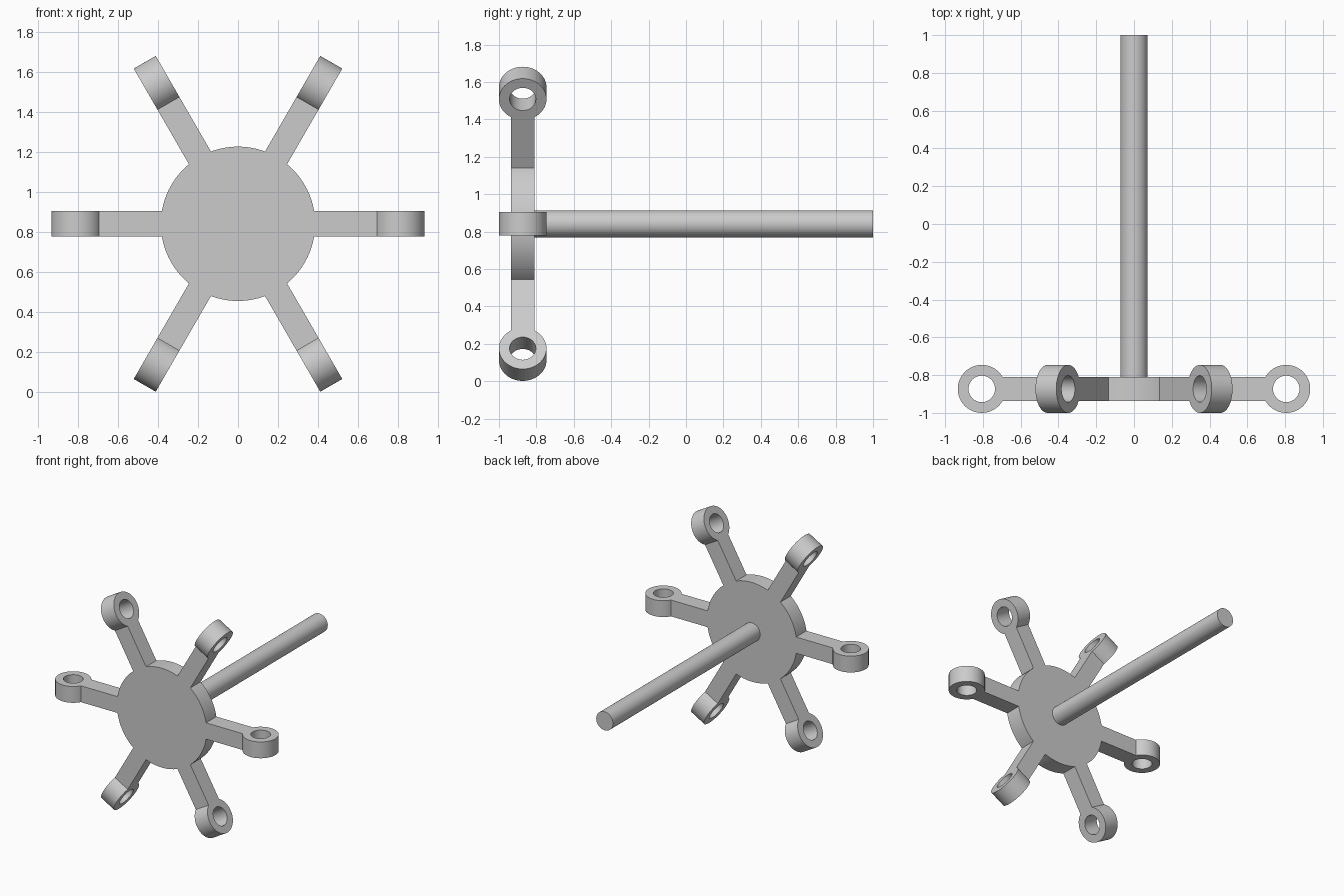
import bpy, bmesh, math
from mathutils import Matrix, Vector

cube = bpy.data.objects.get("Cube")
if cube:
    bpy.data.objects.remove(cube, do_unlink=True)

HUB_Y, HUB_Z = -0.873, 0.842
HUB_R, THICK = 0.386, 0.127
RING_X, RING_R, HOLE_R = 0.806, 0.127, 0.07
SEGS = 96

grey = bpy.data.materials.new("plain grey")
grey.use_nodes = True
colour = (0.6, 0.6, 0.6, 1)
grey.diffuse_color = colour
grey.node_tree.nodes["Principled BSDF"].inputs["Base Color"].default_value = colour


def finish(bm, name):
    bmesh.ops.recalc_face_normals(bm, faces=bm.faces)
    mesh = bpy.data.meshes.new(name)
    bm.to_mesh(mesh)
    bm.free()
    mesh.materials.append(grey)
    obj = bpy.data.objects.new(name, mesh)
    bpy.context.collection.objects.link(obj)
    bpy.ops.object.select_all(action='DESELECT')
    obj.select_set(True)
    bpy.context.view_layer.objects.active = obj
    bpy.ops.object.shade_smooth_by_angle(angle=math.radians(30))
    return obj


def rod(name, radius, y0, y1):
    """Solid cylinder along y through the hub axis."""
    bm = bmesh.new()
    bmesh.ops.create_cone(bm, cap_ends=True, segments=SEGS, radius1=radius,
                          radius2=radius, depth=y1 - y0)
    bm.transform(Matrix.Translation((0, (y0 + y1) / 2, HUB_Z))
                 @ Matrix.Rotation(math.pi / 2, 4, 'X'))
    return finish(bm, name)


def spoke(name, angle):
    """Flat arm ending in a bored eye, turned about the hub axis."""
    bm = bmesh.new()

    def circle(radius):
        return [bm.verts.new((RING_X + radius * math.cos(math.tau * i / SEGS),
                              radius * math.sin(math.tau * i / SEGS), -THICK / 2))
                for i in range(SEGS)]

    outer, inner = circle(RING_R), circle(HOLE_R)
    for i in range(SEGS):
        j = (i + 1) % SEGS
        bm.faces.new((outer[i], outer[j], inner[j], inner[i]))
    # The arm joins the eye along a 60 degree arc
    half = SEGS // 12
    arc = outer[SEGS // 2 - half:SEGS // 2 + half + 1]
    root = math.sqrt(HUB_R ** 2 - (THICK / 2) ** 2)
    corners = [bm.verts.new((root, v.co.y, v.co.z)) for v in (arc[-1], arc[0])]
    bm.faces.new(arc + corners)
    # Extrude the outline to full width
    extruded = bmesh.ops.extrude_face_region(bm, geom=bm.faces[:], use_keep_orig=True)
    top = [v for v in extruded["geom"] if isinstance(v, bmesh.types.BMVert)]
    bmesh.ops.translate(bm, verts=top, vec=Vector((0, 0, THICK)))
    bm.transform(Matrix.Translation((0, HUB_Y, HUB_Z)) @ Matrix.Rotation(-angle, 4, 'Y'))
    return finish(bm, name)


# Hub disc and the shaft behind it
rod("hub", HUB_R, HUB_Y - THICK / 2, HUB_Y + THICK / 2)
rod("shaft", 0.072, HUB_Y + THICK / 2, 1.0)

# Six spokes with eyes
for n, name in enumerate(("left", "upper_left", "upper_right",
                          "right", "lower_right", "lower_left")):
    spoke(name + "_spoke", n * math.pi / 3)
